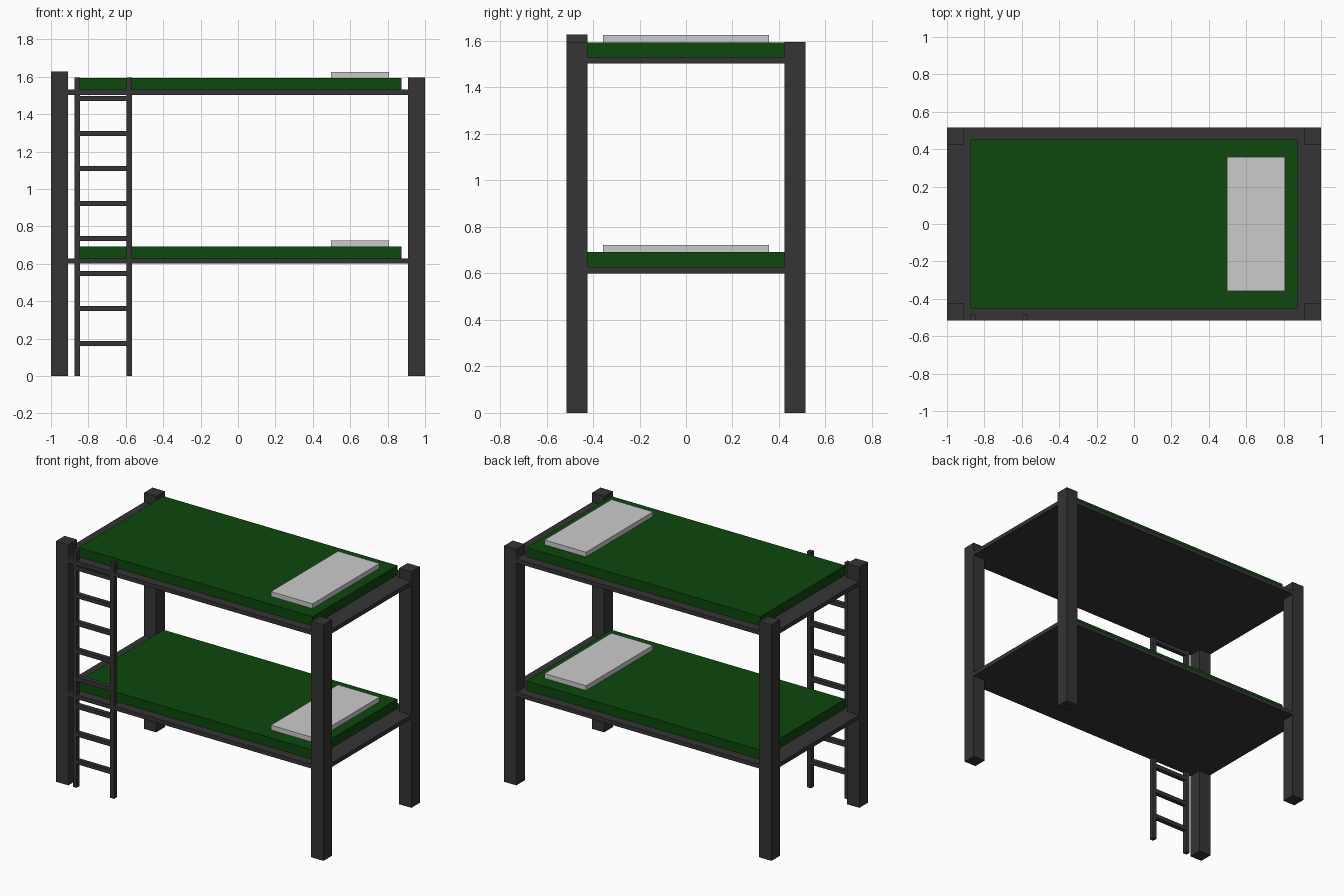
import bpy
import bmesh
from mathutils import Vector

if "Cube" in bpy.data.objects:
    bpy.data.objects.remove(bpy.data.objects["Cube"])


def material(name, rgb):
    m = bpy.data.materials.new(name)
    m.diffuse_color = (*rgb, 1.0)
    m.use_nodes = True
    m.node_tree.nodes["Principled BSDF"].inputs["Base Color"].default_value = m.diffuse_color
    return m


FRAME = material("charcoal frame", (0.035, 0.035, 0.035))
GREEN = material("dark green fabric", (0.004, 0.064, 0.004))
PALE = material("pale grey pillow", (0.6, 0.6, 0.6))


def box(name, x, y, z, mat):
    """Axis-aligned box from (min, max) ranges."""
    lo, hi = Vector((x[0], y[0], z[0])), Vector((x[1], y[1], z[1]))
    bm = bmesh.new()
    bmesh.ops.create_cube(bm, size=1.0)
    bmesh.ops.scale(bm, vec=hi - lo, verts=bm.verts)
    mesh = bpy.data.meshes.new(name)
    bm.to_mesh(mesh)
    bm.free()
    mesh.materials.append(mat)
    ob = bpy.data.objects.new(name, mesh)
    ob.location = (lo + hi) / 2
    bpy.context.collection.objects.link(ob)
    return ob


HX, HY = 1.0, 0.515      # half length and half width
POST = 0.092             # post thickness

# Corner posts; the one beside the ladder is slightly taller
for sx, side in ((-1, "left"), (1, "right")):
    for sy, end in ((-1, "front"), (1, "back")):
        top = 1.627 if (sx, sy) == (-1, -1) else 1.595
        box(f"{end}_{side}_post",
            sorted((sx * HX, sx * (HX - POST))),
            sorted((sy * HY, sy * (HY - POST))), (0, top), FRAME)

# Two bunks: base board, mattress and pillow
for level, z in (("lower", 0.60), ("upper", 1.503)):
    box(f"{level}_base", (-HX, HX), (-HY, HY), (z, z + 0.028), FRAME)
    box(f"{level}_mattress", (-0.875, 0.875), (-0.453, 0.453),
        (z + 0.028, z + 0.091), GREEN)
    box(f"{level}_pillow", (0.497, 0.808), (-0.358, 0.358),
        (z + 0.091, z + 0.123), PALE)

# Ladder rails and rungs, flush with the front
LADDER_Y = (-HY, -HY + 0.03)
box("ladder_left_rail", (-0.875, -0.846), LADDER_Y, (0, 1.595), FRAME)
box("ladder_right_rail", (-0.595, -0.566), LADDER_Y, (0, 1.595), FRAME)
for i in range(8):
    z = 0.16 + 0.187 * i
    box(f"ladder_rung_{i + 1}", (-0.846, -0.595), LADDER_Y, (z, z + 0.028), FRAME)
